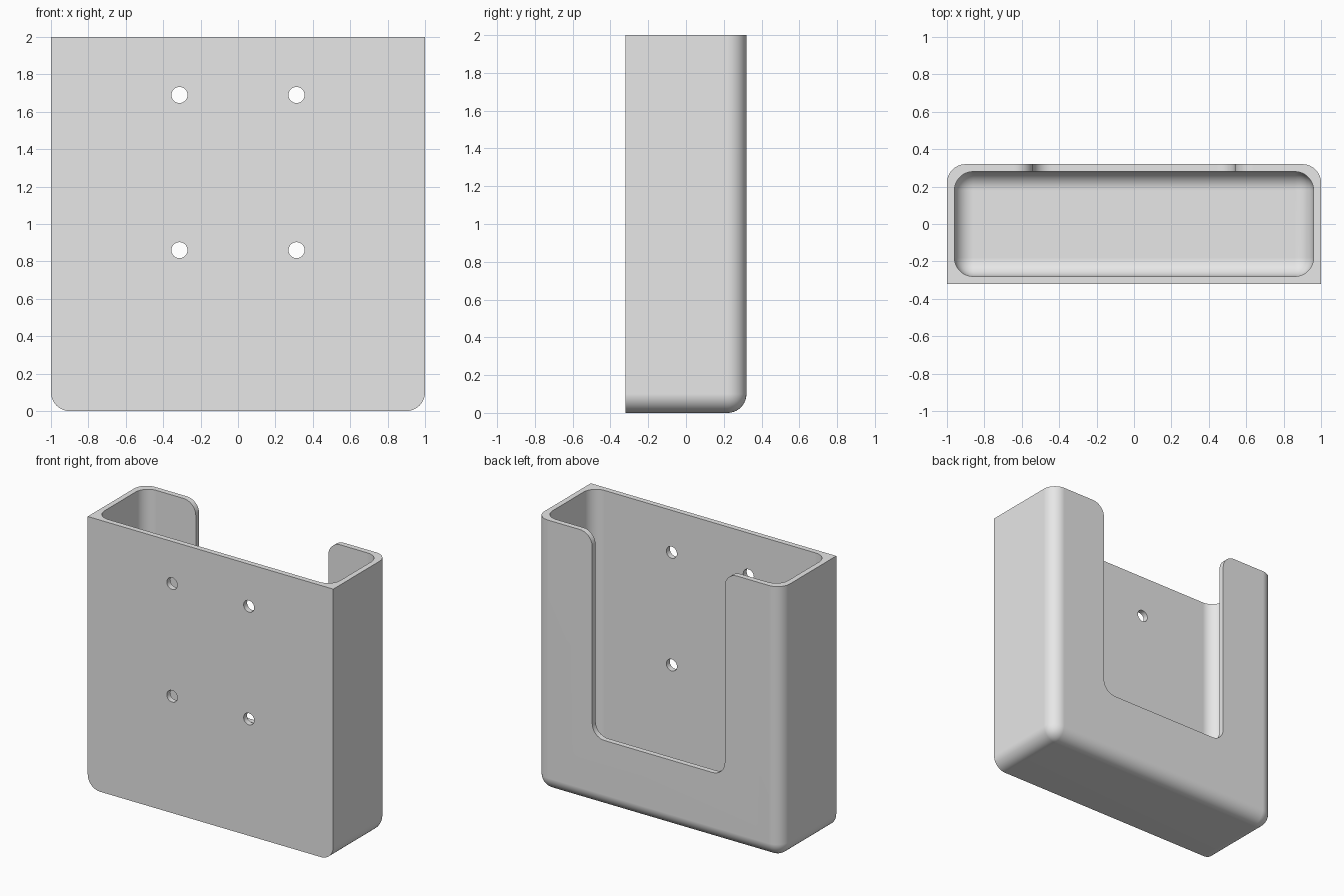
import bpy, bmesh, math
from mathutils import Matrix, Vector

if "Cube" in bpy.data.objects:
    bpy.data.objects.remove(bpy.data.objects["Cube"])

R = 0.1        # fillet radius
WALL = 0.04    # wall thickness
DEPTH = 0.32   # half depth


def make_object(name, bm):
    bmesh.ops.recalc_face_normals(bm, faces=bm.faces[:])
    mesh = bpy.data.meshes.new(name)
    bm.to_mesh(mesh)
    bm.free()
    obj = bpy.data.objects.new(name, mesh)
    bpy.context.collection.objects.link(obj)
    return obj


def filleted_box(name, lo, hi, rounded):
    """Box from lo to hi; edges whose midpoint passes the rule get a fillet."""
    lo, hi = Vector(lo), Vector(hi)
    bm = bmesh.new()
    bmesh.ops.create_cube(bm, size=1)
    edges = [e for e in bm.edges if rounded((e.verts[0].co + e.verts[1].co) / 2)]
    size, mid = hi - lo, (lo + hi) / 2
    for v in bm.verts:
        v.co = Vector([v.co[i] * size[i] + mid[i] for i in range(3)])
    bmesh.ops.bevel(bm, geom=edges, offset=R, offset_type='OFFSET', segments=10,
                    profile=0.5, affect='EDGES', clamp_overlap=False)
    return make_object(name, bm)


def arc(cx, cz, start, end, n=10):
    angles = [math.radians(start + (end - start) * i / n) for i in range(n + 1)]
    return [(cx + R * math.cos(a), cz + R * math.sin(a)) for a in angles]


def cut(target, cutter):
    cutter.hide_render = True
    mod = target.modifiers.new("cut", 'BOOLEAN')
    mod.operation, mod.solver, mod.object = 'DIFFERENCE', 'EXACT', cutter
    bpy.context.view_layer.objects.active = target
    bpy.ops.object.modifier_apply(modifier=mod.name)
    bpy.data.objects.remove(cutter)


# Outer shell: sharp around the mounting face, rounded at back and bottom
holder = filleted_box(
    "wall_holder", (-1, -DEPTH, 0), (1, DEPTH, 2),
    lambda m: (m.y > 0.4 and m.z < 0.4) or (m.z < -0.4 and abs(m.x) > 0.4))

# Hollow pocket, open at the top
cut(holder, filleted_box(
    "pocket_cutter", (-1 + WALL, -DEPTH + WALL, WALL), (1 - WALL, DEPTH - WALL, 2.3),
    lambda m: m.z < 0.4))

# Access slot in the back wall: rounded lower corners, flared mouth
half = [(0.64, 2.2)] + arc(0.64, 1.9, 90, 180) + arc(0.44, 0.6, 0, -90)
outline = half + [(-x, z) for x, z in reversed(half)]
bm = bmesh.new()
face = bm.faces.new([bm.verts.new((x, 0.15, z)) for x, z in outline])
ext = bmesh.ops.extrude_face_region(bm, geom=[face])
bmesh.ops.translate(bm, vec=(0, 0.4, 0),
                    verts=[g for g in ext['geom'] if isinstance(g, bmesh.types.BMVert)])
cut(holder, make_object("slot_cutter", bm))

# Four screw holes through the mounting face
bm = bmesh.new()
for x in (-0.313, 0.313):
    for z in (0.86, 1.69):
        bmesh.ops.create_cone(
            bm, cap_ends=True, segments=32, radius1=0.043, radius2=0.043, depth=0.2,
            matrix=Matrix.Translation((x, -DEPTH, z)) @ Matrix.Rotation(math.pi / 2, 4, 'X'))
cut(holder, make_object("hole_cutter", bm))

# Single grey material
grey = bpy.data.materials.new("light grey")
grey.diffuse_color = (0.8, 0.8, 0.8, 1)
grey.use_nodes = True
grey.node_tree.nodes["Principled BSDF"].inputs["Base Color"].default_value = grey.diffuse_color
holder.data.materials.clear()
holder.data.materials.append(grey)
for p in holder.data.polygons:
    p.material_index = 0

# Smooth fillets, crisp edges, flat walls
bpy.ops.object.select_all(action='DESELECT')
holder.select_set(True)
bpy.context.view_layer.objects.active = holder
bpy.ops.object.shade_smooth_by_angle(angle=math.radians(30))
mod = holder.modifiers.new("flat_walls", 'WEIGHTED_NORMAL')
mod.keep_sharp = True
